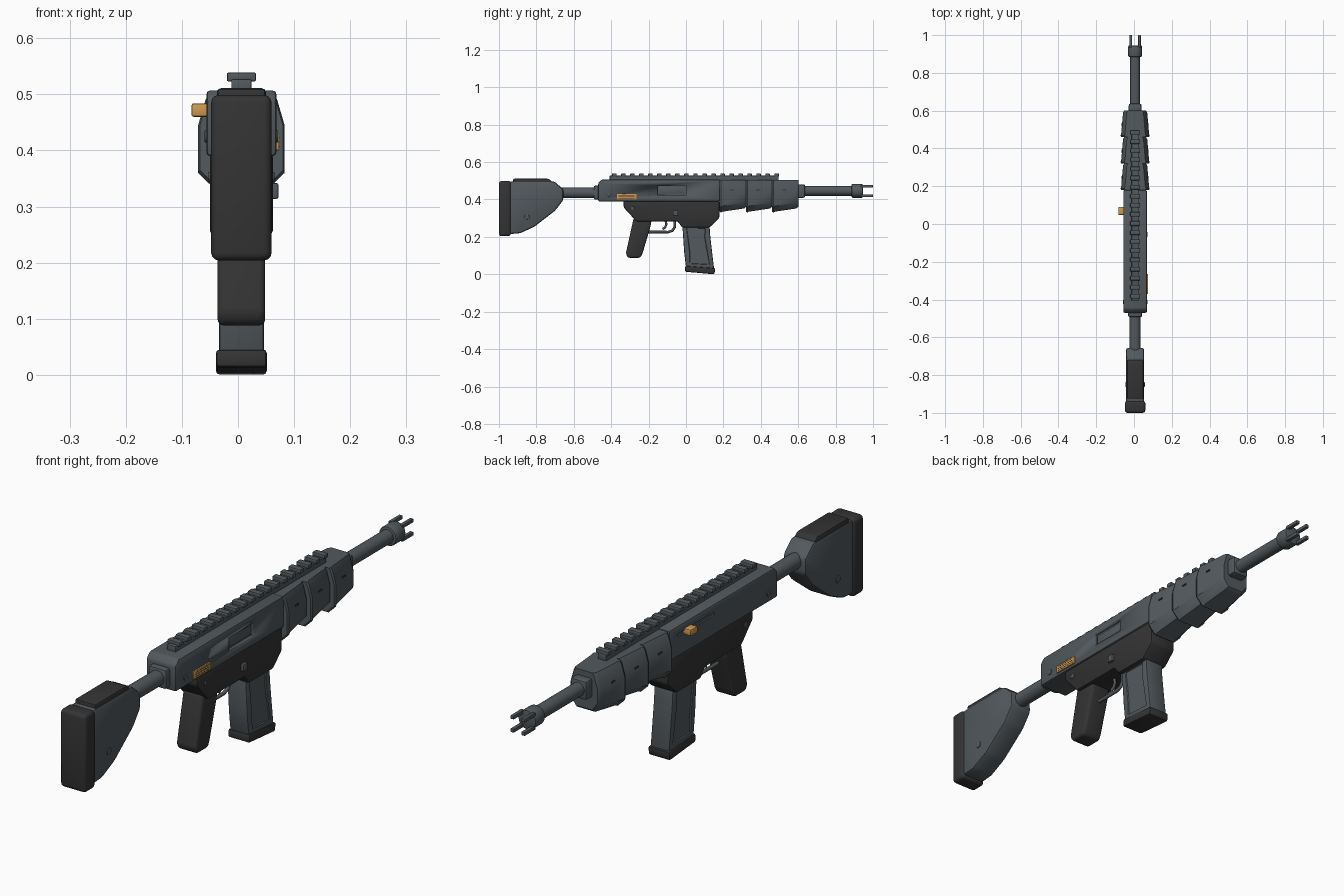
import bpy, bmesh, math
from mathutils import Matrix, Vector

old = bpy.data.objects.get("Cube")
if old:
    bpy.data.objects.remove(old)

XC = 0.006  # centre plane of the body


def material(name, rgb):
    m = bpy.data.materials.new(name)
    m.use_nodes = True
    m.diffuse_color = (*rgb, 1)
    m.node_tree.nodes["Principled BSDF"].inputs["Base Color"].default_value = (*rgb, 1)
    return m


STEEL = material("gunmetal grey", (0.085, 0.1, 0.11))
BLACK = material("black rubber", (0.034, 0.034, 0.034))
AMBER = material("amber", (0.62, 0.32, 0.08))


def finish(name, bm, mat, smooth=True):
    bmesh.ops.recalc_face_normals(bm, faces=bm.faces)
    me = bpy.data.meshes.new(name)
    bm.to_mesh(me)
    bm.free()
    me.materials.append(mat)
    ob = bpy.data.objects.new(name, me)
    bpy.context.collection.objects.link(ob)
    if smooth:
        bpy.ops.object.select_all(action='DESELECT')
        ob.select_set(True)
        bpy.context.view_layer.objects.active = ob
        bpy.ops.object.shade_smooth_by_angle(angle=math.radians(35))
    return ob


def loft(bm, rings):
    """Closed skin through rings of equal vertex count."""
    vs = [[bm.verts.new(p) for p in r] for r in rings]
    n = len(vs[0])
    for a, b in zip(vs, vs[1:]):
        for i in range(n):
            bm.faces.new((a[i], a[(i + 1) % n], b[(i + 1) % n], b[i]))
    bm.faces.new(vs[0])
    bm.faces.new(vs[-1])


def prism(name, pts, half, mat, bevel=0.006, seg=2, xc=XC, panel=0):
    """Side profile in y, z extruded across x, with rounded edges."""
    bm = bmesh.new()
    loft(bm, [[(xc + s * half, y, z) for y, z in pts] for s in (-1, 1)])
    bmesh.ops.recalc_face_normals(bm, faces=bm.faces)
    if bevel:
        bmesh.ops.bevel(bm, geom=bm.edges[:], offset=bevel, segments=seg,
                        affect='EDGES', profile=0.5)
    if panel:  # sunken panel on both side faces
        sides = sorted((f for f in bm.faces if abs(f.normal.x) > 0.99),
                       key=lambda f: -f.calc_area())[:2]
        bmesh.ops.inset_individual(bm, faces=sides, thickness=panel)
        bmesh.ops.inset_individual(bm, faces=sides, thickness=0.003, depth=-0.004)
    return finish(name, bm, mat)


def box(name, y0, y1, z0, z1, half, mat, bevel=0.004, xc=XC, seg=2):
    return prism(name, [(y0, z0), (y1, z0), (y1, z1), (y0, z1)], half, mat, bevel, seg, xc)


def rod(name, axis, centre, r, length, mat, sides=24, bevel=0):
    bm = bmesh.new()
    turn = Vector((0, 0, 1)).rotation_difference(Vector(axis)).to_matrix().to_4x4()
    bmesh.ops.create_cone(bm, cap_ends=True, segments=sides, radius1=r, radius2=r,
                          depth=length, matrix=Matrix.Translation(centre) @ turn)
    if bevel:
        rims = [e for e in bm.edges if any(len(f.verts) > 4 for f in e.link_faces)]
        bmesh.ops.bevel(bm, geom=rims, offset=bevel, segments=2, affect='EDGES', profile=0.5)
    return finish(name, bm, mat)


def along(name, y0, y1, z, r, mat, **kw):
    return rod(name, (0, 1, 0), (XC, (y0 + y1) / 2, z), r, y1 - y0, mat, **kw)


def pin(name, y, z, half, r=0.011):
    return rod(name, (1, 0, 0), (XC, y, z), r, 2 * half, STEEL, sides=16, bevel=0.002)


# Stock
box("butt_pad", -1.0, -0.936, 0.204, 0.499, 0.054, BLACK, 0.014, seg=3)
prism("stock", [(-0.945, 0.215), (-0.885, 0.22), (-0.81, 0.255), (-0.7, 0.34), (-0.656, 0.397),
                (-0.656, 0.455), (-0.705, 0.497), (-0.945, 0.497)], 0.048, STEEL, 0.011)
prism("cheek_rest", [(-0.925, 0.47), (-0.735, 0.47), (-0.715, 0.495), (-0.735, 0.511),
                     (-0.925, 0.511)], 0.0435, BLACK, 0.007)
pin("stock_pin", -0.85, 0.307, 0.051, 0.013)
along("stock_tube", -0.68, -0.47, 0.436, 0.029, STEEL)
box("stock_collar", -0.493, -0.46, 0.4, 0.474, 0.037, STEEL, 0.008)

# Upper receiver with ejection port and handle slot
receiver = prism("upper_receiver", [(-0.47, 0.39), (0.18, 0.39), (0.18, 0.507), (-0.45, 0.507),
                                    (-0.47, 0.487)], 0.0625, STEEL, 0.007)
cuts = [box("port_cutter", -0.152, 0.0, 0.424, 0.475, 0.013, BLACK, 0, XC + 0.0625),
        box("slot_cutter", -0.09, 0.13, 0.466, 0.478, 0.006, BLACK, 0, XC - 0.0625)]
for c in cuts:
    mod = receiver.modifiers.new(c.name, 'BOOLEAN')
    mod.operation = 'DIFFERENCE'
    mod.object = c
bpy.context.view_layer.update()
cut_mesh = bpy.data.meshes.new_from_object(
    receiver.evaluated_get(bpy.context.evaluated_depsgraph_get()))
receiver.modifiers.clear()
receiver.data = cut_mesh
for c in cuts:
    bpy.data.objects.remove(c)
box("bolt", -0.145, -0.007, 0.431, 0.468, 0.004, STEEL, 0.003, XC + 0.05)
box("charging_handle", 0.048, 0.09, 0.46, 0.484, 0.018, AMBER, 0.004, -0.065)
box("selector_plate", -0.37, -0.265, 0.4, 0.43, 0.004, AMBER, 0.002, 0.0695)
for i in range(3):
    z = 0.407 + i * 0.008
    box("selector_groove", -0.36, -0.275, z - 0.001, z + 0.001, 0.001, BLACK, 0, 0.073)
pin("receiver_pin", -0.413, 0.425, 0.0655)

# Lower receiver, grip and trigger
prism("lower_receiver", [(-0.333, 0.395), (-0.333, 0.357), (-0.265, 0.283), (-0.045, 0.283),
                         (-0.02, 0.25), (0.125, 0.25), (0.178, 0.3), (0.178, 0.395)],
      0.056, BLACK, 0.007)
pin("lower_pin", -0.285, 0.353, 0.059, 0.009)
box("magazine_button", -0.07, -0.043, 0.314, 0.342, 0.01, STEEL, 0.003, 0.062)
prism("grip", [(-0.28, 0.3), (-0.182, 0.3), (-0.19, 0.255), (-0.233, 0.11), (-0.245, 0.088),
               (-0.31, 0.088), (-0.322, 0.11)], 0.0425, BLACK, 0.011, 3)


def wire(name, pts, r, mat):
    cu = bpy.data.curves.new(name, 'CURVE')
    cu.dimensions = '3D'
    cu.bevel_depth = r
    cu.bevel_resolution = 2
    cu.use_fill_caps = True
    sp = cu.splines.new('POLY')
    sp.points.add(len(pts) - 1)
    for p, (y, z) in zip(sp.points, pts):
        p.co = (XC, y, z, 1)
    cu.materials.append(mat)
    ob = bpy.data.objects.new(name, cu)
    bpy.context.collection.objects.link(ob)


wire("trigger_guard", [(-0.2, 0.226), (-0.095, 0.226), (-0.072, 0.234), (-0.06, 0.252),
                       (-0.06, 0.29)], 0.007, STEEL)
wire("trigger", [(-0.11, 0.29), (-0.105, 0.268), (-0.112, 0.25), (-0.126, 0.242)], 0.006, STEEL)

# Magazine
prism("magazine", [(-0.02, 0.27), (0.125, 0.27), (0.13, 0.2), (0.15, 0.03), (0.0, 0.035),
                   (-0.01, 0.12)], 0.04, STEEL, 0.006, panel=0.022)
prism("magazine_base", [(-0.006, 0.014), (0.152, 0.0), (0.157, 0.033), (-0.004, 0.046)],
      0.0455, BLACK, 0.007)


# Handguard: three sleeves, each flared towards the rear
def section(y, half, low):
    side = [(half * 0.6, low), (half, low + 0.03), (half, 0.445),
            (half - 0.013, 0.49), (half - 0.02, 0.503)]
    return [(XC + x, y, z) for x, z in side] + [(XC - x, y, z) for x, z in reversed(side)]


for i in range(3):
    y0 = 0.18 + i * 0.14
    bm = bmesh.new()
    loft(bm, [section(y0, 0.074, 0.335), section(y0 + 0.008, 0.077, 0.33),
              section(y0 + 0.016, 0.074, 0.335), section(y0 + 0.13, 0.064, 0.352),
              section(y0 + 0.142, 0.056, 0.362)])
    finish("handguard_sleeve", bm, STEEL)
    for s in (-1, 1):
        box("handguard_vent", y0 + 0.055, y0 + 0.075, 0.447, 0.453, 0.002, BLACK, 0,
            XC + s * 0.0695)

# Barrel and pronged muzzle
box("barrel_nut", 0.59, 0.637, 0.409, 0.481, 0.034, STEEL, 0.009)
along("barrel", 0.62, 0.9, 0.446, 0.026, STEEL)
along("muzzle_collar", 0.885, 0.945, 0.446, 0.037, STEEL, bevel=0.006)
for sx in (-1, 1):
    for sz in (-1, 1):
        z = 0.446 + sz * 0.025
        box("muzzle_prong", 0.935, 1.0, z - 0.007, z + 0.007, 0.007, STEEL, 0.002,
            XC + sx * 0.023)

# Top rail
box("rail_base", -0.408, 0.495, 0.5, 0.527, 0.018, STEEL, 0.002)
for i in range(19):
    y = -0.383 + i * 0.0482
    box("rail_tooth", y - 0.012, y + 0.012, 0.523, 0.539, 0.026, STEEL, 0.003)
